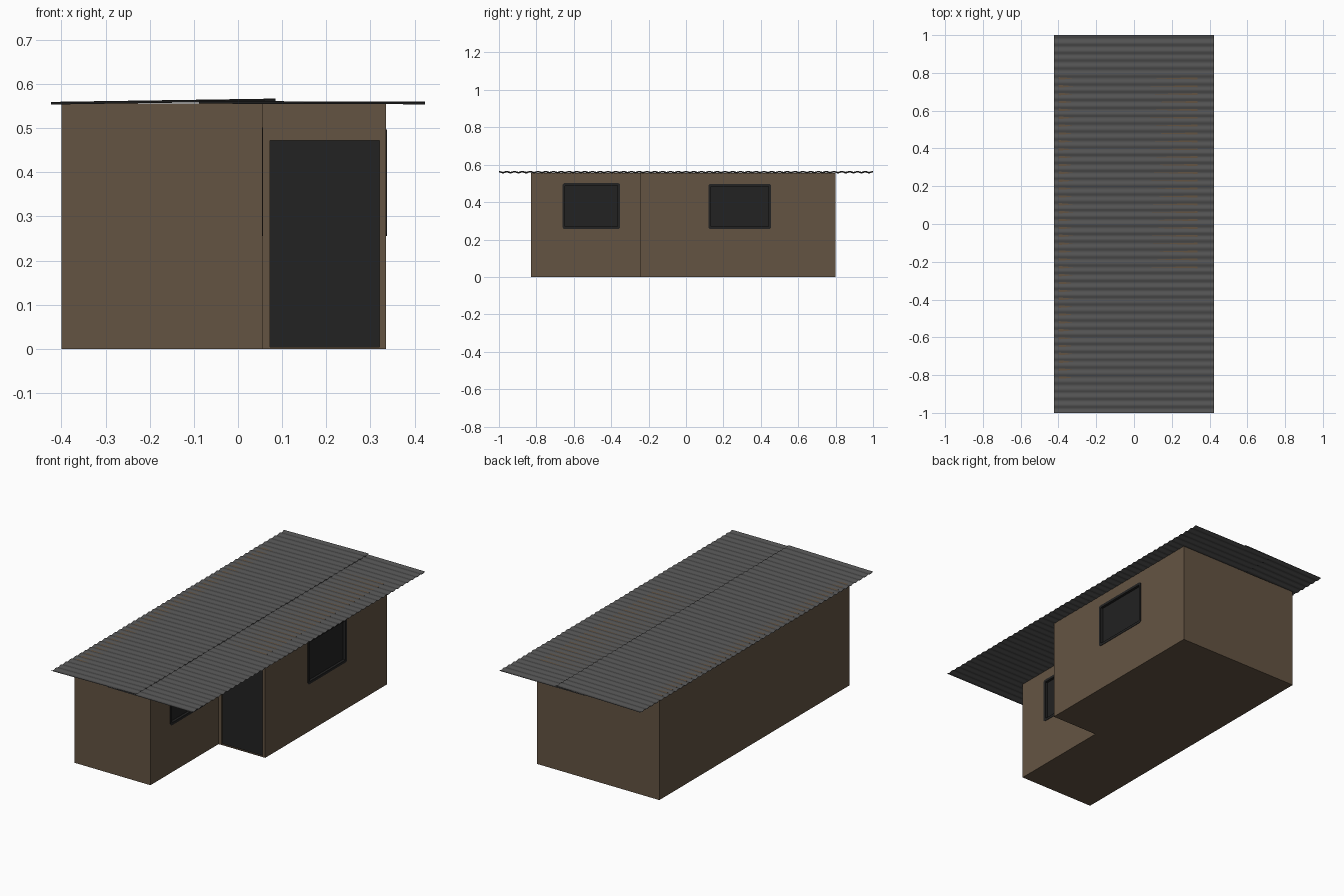
import bpy, bmesh, math

if "Cube" in bpy.data.objects:
    bpy.data.objects.remove(bpy.data.objects["Cube"])


def material(name, rgb):
    m = bpy.data.materials.new(name)
    m.diffuse_color = (*rgb, 1)
    m.use_nodes = True
    m.node_tree.nodes["Principled BSDF"].inputs["Base Color"].default_value = m.diffuse_color
    return m


BROWN = material("brown wall", (0.127, 0.088, 0.055))
GREY = material("grey roofing", (0.085, 0.085, 0.085))
DARK = material("dark opening", (0.016, 0.016, 0.016))


def make(name, verts, faces, mat):
    me = bpy.data.meshes.new(name)
    me.from_pydata(verts, [], faces)
    bm = bmesh.new()
    bm.from_mesh(me)
    bmesh.ops.recalc_face_normals(bm, faces=bm.faces)
    bm.to_mesh(me)
    bm.free()
    me.materials.append(mat)
    ob = bpy.data.objects.new(name, me)
    bpy.context.collection.objects.link(ob)
    return ob


def prism(name, outline, z0, z1, mat):
    n = len(outline)
    verts = [(x, y, z) for z in (z0, z1) for x, y in outline]
    faces = [tuple(range(n))[::-1], tuple(range(n, 2 * n))]
    faces += [(i, (i + 1) % n, n + (i + 1) % n, n + i) for i in range(n)]
    return make(name, verts, faces, mat)


def box(name, x0, x1, y0, y1, z0, z1, mat):
    return prism(name, [(x0, y0), (x1, y0), (x1, y1), (x0, y1)], z0, z1, mat)


# L-shaped walls
walls = prism("walls", [(-0.40, -0.83), (0.055, -0.83), (0.055, -0.245),
                        (0.335, -0.245), (0.335, 0.80), (-0.40, 0.80)], 0, 0.556, BROWN)


def cut(cutter):
    mod = walls.modifiers.new("opening", 'BOOLEAN')
    mod.operation = 'DIFFERENCE'
    mod.solver = 'EXACT'
    mod.object = cutter
    cutter.hide_render = True
    cutter.hide_viewport = True


# Recessed door
cut(box("door_cutter", 0.073, 0.32, -0.30, -0.235, 0.004, 0.472, BROWN))
box("door", 0.073, 0.32, -0.237, -0.232, 0.004, 0.472, DARK)


def rounded(y0, y1, z0, z1, r, steps=3):
    pts = []
    for k, (cy, cz) in enumerate([(y1 - r, z1 - r), (y0 + r, z1 - r),
                                  (y0 + r, z0 + r), (y1 - r, z0 + r)]):
        for s in range(steps + 1):
            a = math.pi / 2 * (k + s / steps)
            pts.append((cy + r * math.cos(a), cz + r * math.sin(a)))
    return pts


# Windows: rounded frame around a recessed pane
def window(name, x, y0, y1, z0, z1):
    w = 0.014
    outer = rounded(y0, y1, z0, z1, 0.012)
    inner = rounded(y0 + w, y1 - w, z0 + w, z1 - w, 0.002)
    n = len(outer)
    rings = [(x - 0.015, outer), (x + 0.002, outer), (x + 0.002, inner), (x - 0.015, inner)]
    verts = [(rx, y, z) for rx, ring in rings for y, z in ring]
    faces = [(a * n + i, a * n + (i + 1) % n, b * n + (i + 1) % n, b * n + i)
             for a, b in ((0, 1), (1, 2), (2, 3), (3, 0)) for i in range(n)]
    make(name + "_frame", verts, faces, DARK)
    i = w / 2
    cut(box(name + "_cutter", x - 0.014, x + 0.05, y0 + i, y1 - i, z0 + i, z1 - i, BROWN))
    box(name + "_pane", x - 0.018, x - 0.012, y0 + i, y1 - i, z0 + i, z1 - i, DARK)


window("front_window", 0.055, -0.66, -0.352, 0.256, 0.502)
window("rear_window", 0.335, 0.12, 0.455, 0.256, 0.497)


# Two overlapping corrugated roof sheets
def sheet(name, xa, za, xb, zb):
    waves, steps, amp, t = 48, 8, 0.0025, 0.001
    n = waves * steps
    verts, faces = [], []
    for i in range(n + 1):
        y = -1 + 2 * i / n
        dz = amp * math.cos(2 * math.pi * i / steps)
        verts += [(xa, y, za + dz), (xb, y, zb + dz), (xb, y, zb + dz - t), (xa, y, za + dz - t)]
    for i in range(n):
        a, b = 4 * i, 4 * i + 4
        faces += [(a + j, a + (j + 1) % 4, b + (j + 1) % 4, b + j) for j in range(4)]
    faces += [(0, 1, 2, 3), (4 * n, 4 * n + 3, 4 * n + 2, 4 * n + 1)]
    make(name, verts, faces, GREY)


sheet("roof_sheet_left", -0.423, 0.557, 0.085, 0.5645)
sheet("roof_sheet_right", -0.088, 0.559, 0.423, 0.5575)
